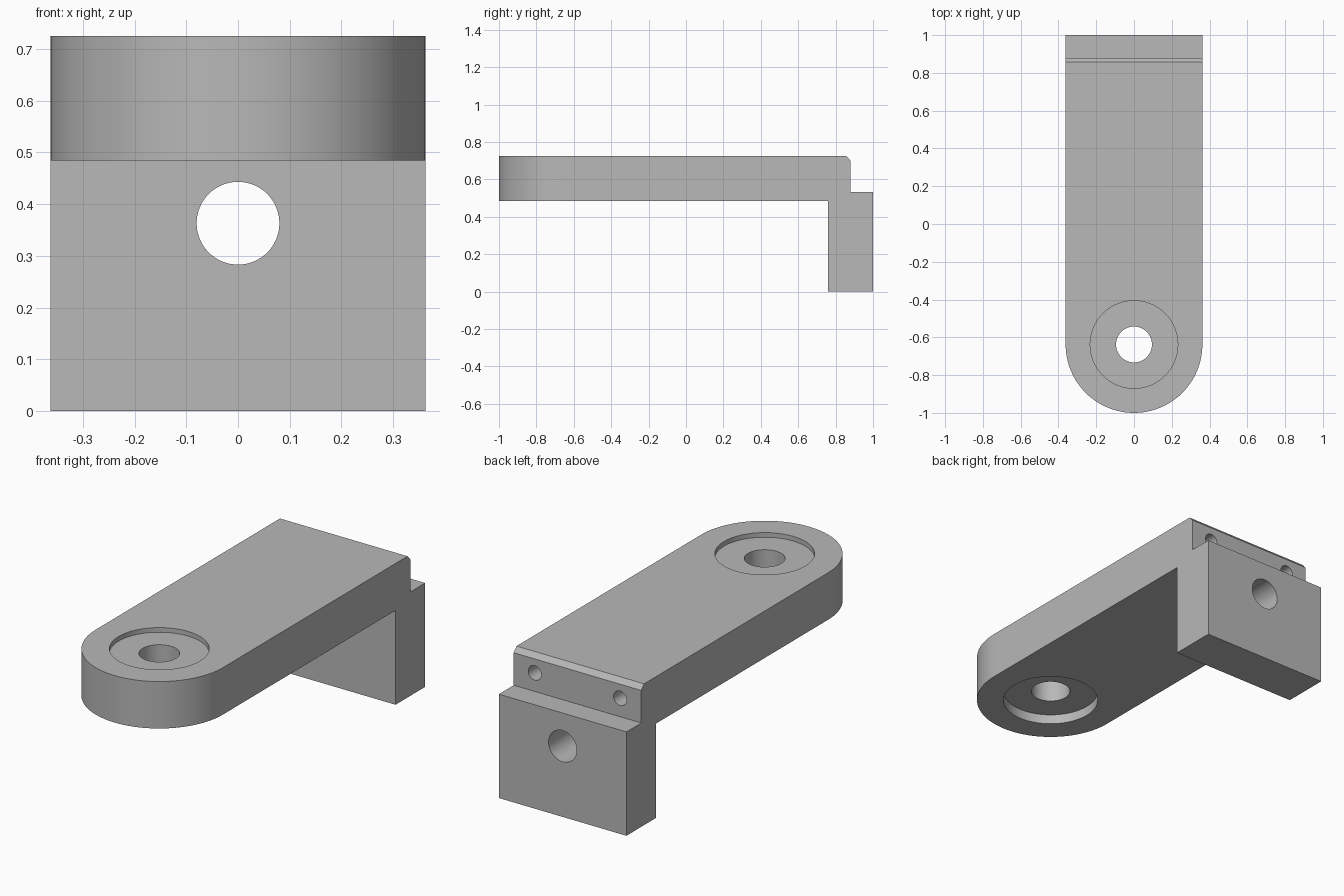
import bpy, bmesh, math
from mathutils import Matrix, Vector

cube = bpy.data.objects.get("Cube")
if cube:
    bpy.data.objects.remove(cube, do_unlink=True)

HALF_W = 0.362
TOP, UNDER, STEP = 0.725, 0.484, 0.533
PIVOT_Y = -1 + HALF_W

steel = bpy.data.materials.new("plain grey")
steel.use_nodes = True
GREY = (0.48, 0.48, 0.48, 1)
steel.diffuse_color = GREY
steel.node_tree.nodes["Principled BSDF"].inputs["Base Color"].default_value = GREY


def add_object(name, bm):
    bmesh.ops.recalc_face_normals(bm, faces=bm.faces)
    mesh = bpy.data.meshes.new(name)
    bm.to_mesh(mesh)
    bm.free()
    mesh.materials.append(steel)
    obj = bpy.data.objects.new(name, mesh)
    bpy.context.collection.objects.link(obj)
    return obj


def prism(name, points, direction):
    """Extrude a closed outline along a vector."""
    bm = bmesh.new()
    face = bm.faces.new([bm.verts.new(p) for p in points])
    result = bmesh.ops.extrude_face_region(bm, geom=[face], use_keep_orig=True)
    verts = [v for v in result["geom"] if isinstance(v, bmesh.types.BMVert)]
    bmesh.ops.translate(bm, verts=verts, vec=Vector(direction))
    return add_object(name, bm)


def cylinder(name, center, radius, depth, axis="Z", segments=64):
    bm = bmesh.new()
    turn = Matrix.Rotation(math.pi / 2, 4, "X") if axis == "Y" else Matrix()
    bmesh.ops.create_cone(bm, cap_ends=True, segments=segments, radius1=radius,
                          radius2=radius, depth=depth,
                          matrix=Matrix.Translation(center) @ turn)
    return add_object(name, bm)


def combine(target, tool, operation):
    """Apply a boolean and discard the tool."""
    tool.hide_render = True
    mod = target.modifiers.new("cut", "BOOLEAN")
    mod.operation, mod.solver, mod.object = operation, "EXACT", tool
    graph = bpy.context.evaluated_depsgraph_get()
    mesh = bpy.data.meshes.new_from_object(target.evaluated_get(graph))
    target.modifiers.clear()
    target.data = mesh
    bpy.data.objects.remove(tool, do_unlink=True)


# Side profile of arm, chamfered rear step and downturned foot
profile = [(-1.2, UNDER), (0.76, UNDER), (0.76, 0), (1, 0), (1, STEP),
           (0.88, STEP), (0.88, TOP - 0.025), (0.857, TOP), (-1.2, TOP)]
bracket = prism("bracket", [(-0.5, y, z) for y, z in profile], (1, 0, 0))

# Plan outline with the rounded front end
angles = [math.pi + math.pi * i / 48 for i in range(49)]
plan = [(HALF_W * math.cos(a), PIVOT_Y + HALF_W * math.sin(a), -0.2) for a in angles]
plan += [(HALF_W, 1.2, -0.2), (-HALF_W, 1.2, -0.2)]
combine(bracket, prism("plan_outline", plan, (0, 0, 1.2)), "INTERSECT")

# Pivot hole with a shallow recess above and a deeper one below
cutters = [
    cylinder("pivot_hole", (0, PIVOT_Y, 0.6), 0.095, 1),
    cylinder("upper_recess", (0, PIVOT_Y, TOP - 0.024 + 0.1), 0.232, 0.2),
    cylinder("lower_recess", (0, PIVOT_Y, UNDER + 0.05 - 0.1), 0.232, 0.2),
    # Bolt hole through the foot
    cylinder("foot_hole", (0, 0.88, 0.363), 0.08, 0.5, "Y"),
]
# Pair of blind holes in the rear step
for side in (-1, 1):
    cutters.append(cylinder("rear_hole", (side * 0.242, 0.83, 0.628), 0.037, 0.3, "Y", 32))
for cutter in cutters:
    combine(bracket, cutter, "DIFFERENCE")

bpy.ops.object.select_all(action="DESELECT")
bracket.select_set(True)
bpy.context.view_layer.objects.active = bracket
bpy.ops.object.shade_smooth_by_angle(angle=math.radians(30))
